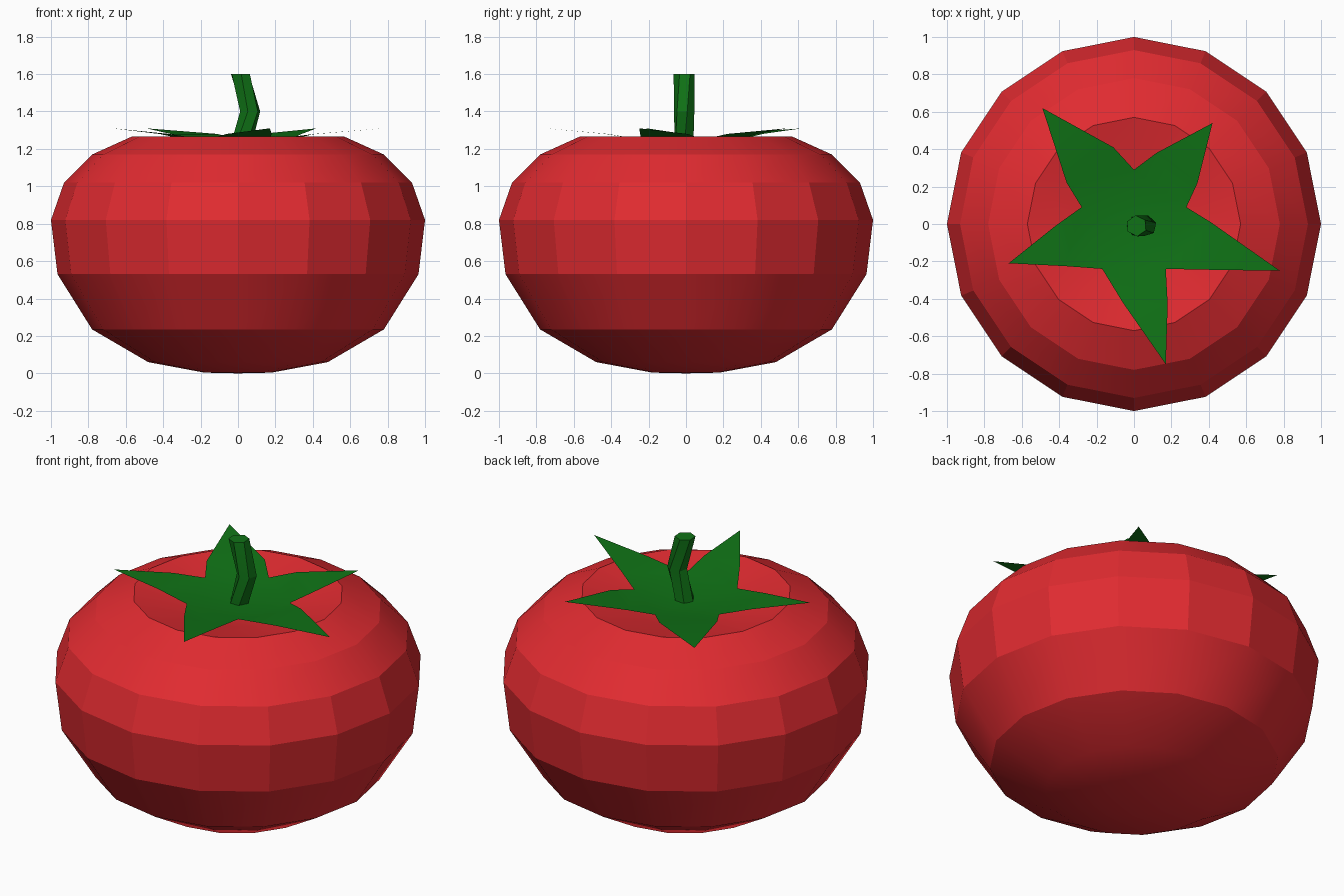
import bpy, bmesh
from math import sin, cos, pi, radians

if "Cube" in bpy.data.objects:
    bpy.data.objects.remove(bpy.data.objects["Cube"])


def material(name, rgb):
    m = bpy.data.materials.new(name)
    m.diffuse_color = (*rgb, 1)
    m.use_nodes = True
    m.node_tree.nodes["Principled BSDF"].inputs["Base Color"].default_value = m.diffuse_color
    return m


RED = material("red", (0.75, 0.024, 0.03))
GREEN = material("green", (0.005, 0.17, 0.008))


def finish(name, bm, mat, angle):
    me = bpy.data.meshes.new(name)
    bm.to_mesh(me)
    bm.free()
    me.materials.append(mat)
    ob = bpy.data.objects.new(name, me)
    bpy.context.collection.objects.link(ob)
    bpy.ops.object.select_all(action='DESELECT')
    ob.select_set(True)
    bpy.context.view_layer.objects.active = ob
    bpy.ops.object.shade_smooth_by_angle(angle=radians(angle))
    return ob


def bridge(bm, a, b):
    n = len(a)
    for i in range(n):
        j = (i + 1) % n
        bm.faces.new((a[i], a[j], b[j], b[i]))


def ring(bm, n, r, z, cx=0, cy=0, turn=0):
    return [bm.verts.new((cx + r * cos(turn + 2 * pi * i / n),
                          cy + r * sin(turn + 2 * pi * i / n), z)) for i in range(n)]


# fruit: 16-sided squat lathe with a dimple on top
profile = [(0.18, 0.004), (0.48, 0.06), (0.78, 0.235), (0.965, 0.53), (1.0, 0.82),
           (0.93, 1.02), (0.78, 1.17), (0.57, 1.265), (0.30, 1.205)]
bm = bmesh.new()
rings = [ring(bm, 16, r, z) for r, z in profile]
for a, b in zip(rings, rings[1:]):
    bridge(bm, a, b)
bottom = bm.verts.new((0, 0, 0))
pit = bm.verts.new((0, 0, 1.15))
for i in range(16):
    j = (i + 1) % 16
    bm.faces.new((bottom, rings[0][j], rings[0][i]))
    bm.faces.new((pit, rings[-1][i], rings[-1][j]))
finish("fruit", bm, RED, 20)

# calyx: thin five-pointed star; per leaf: inner notch, shoulder, tip, shoulder
leaves = [
    ((0.28, 0.09), (0.34, 0.22), (0.42, 0.54), (0.12, 0.38)),
    ((0.0, 0.29), (-0.11, 0.41), (-0.49, 0.62), (-0.36, 0.22)),
    ((-0.28, 0.09), (-0.42, -0.01), (-0.67, -0.21), (-0.37, -0.225)),
    ((-0.17, -0.24), (-0.06, -0.42), (0.17, -0.75), (0.18, -0.43)),
    ((0.17, -0.24), (0.42, -0.245), (0.78, -0.25), (0.41, 0.01)),
]
heights = (1.25, 1.28, 1.31, 1.28)
bm = bmesh.new()
centre = bm.verts.new((0, 0, 1.22))
rows = [[bm.verts.new((x, y, z)) for (x, y), z in zip(leaf, heights)] for leaf in leaves]
for i, (notch, s1, tip, s2) in enumerate(rows):
    nxt = rows[(i + 1) % 5][0]
    bm.faces.new((centre, notch, nxt))
    bm.faces.new((notch, s1, s2, nxt))
    bm.faces.new((s1, tip, s2))
finish("calyx", bm, GREEN, 30)

# stem: bent six-sided stalk
bm = bmesh.new()
path = [(0.01, -0.01, 1.2, 0.0), (0.065, -0.01, 1.4, 0.3), (0.013, -0.01, 1.6, 0.6)]
rings = [ring(bm, 6, 0.056, z, x, y, t) for x, y, z, t in path]
for a, b in zip(rings, rings[1:]):
    bridge(bm, a, b)
bm.faces.new(rings[0][::-1])
bm.faces.new(rings[-1])
finish("stem", bm, GREEN, 30)
